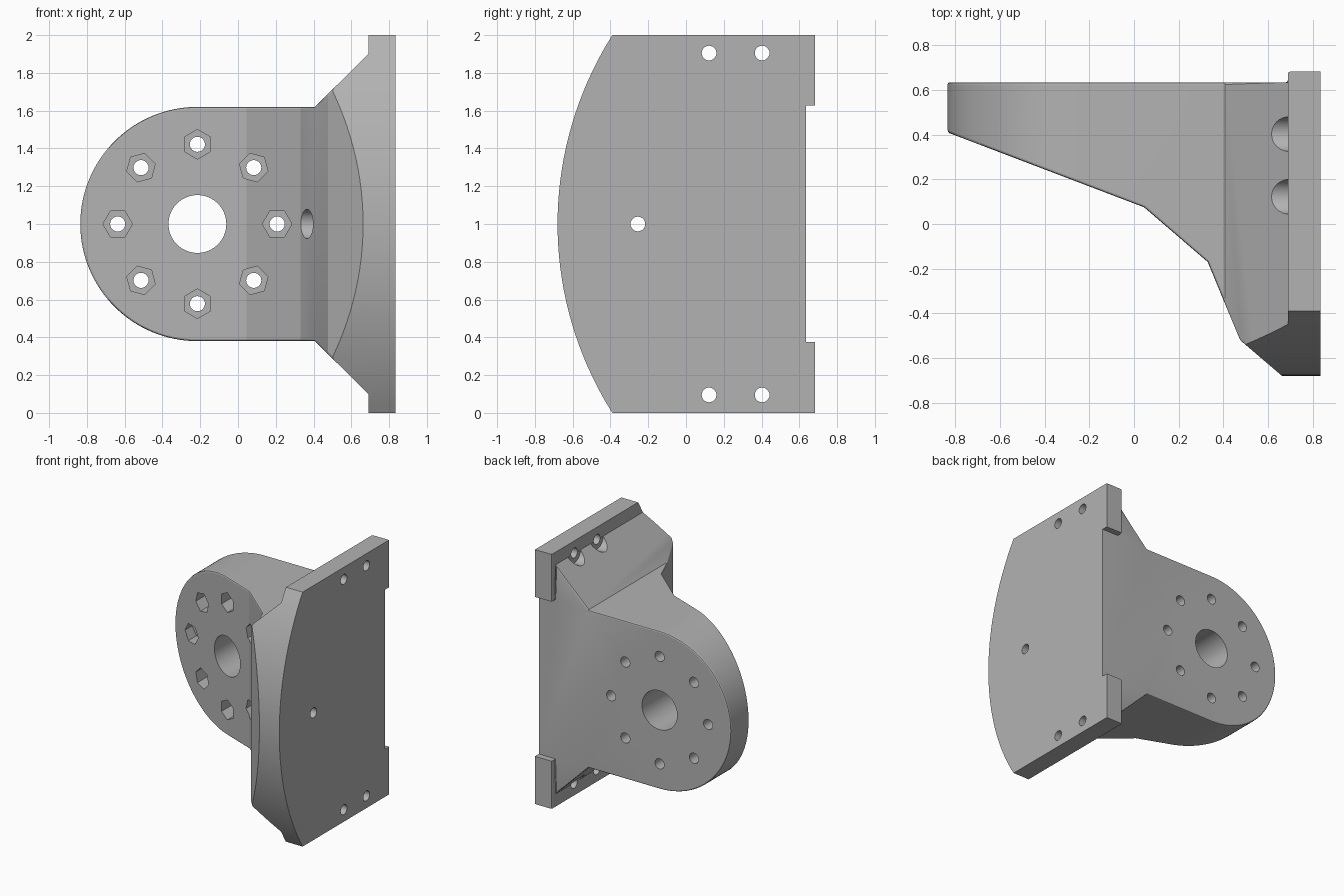
import bpy, bmesh
from math import pi, sin, cos, asin, radians
from mathutils import Vector, Matrix

cube = bpy.data.objects.get("Cube")
if cube:
    bpy.data.objects.remove(cube, do_unlink=True)

grey = bpy.data.materials.new("plain grey")
grey.use_nodes = True
grey.diffuse_color = (0.45, 0.45, 0.45, 1)
grey.node_tree.nodes["Principled BSDF"].inputs["Base Color"].default_value = (0.45, 0.45, 0.45, 1)


def prism(name, outline, axis, lo, hi):
    """Extrude a 2D outline along an axis; the outline holds the other two coordinates."""
    def place(p, h):
        v = list(p)
        v.insert(axis, h)
        return v
    bm = bmesh.new()
    face = bm.faces.new([bm.verts.new(place(p, lo)) for p in outline])
    ext = bmesh.ops.extrude_face_region(bm, geom=[face])["geom"]
    move = Vector(place((0, 0), hi - lo))
    bmesh.ops.translate(bm, vec=move, verts=[v for v in ext if isinstance(v, bmesh.types.BMVert)])
    bmesh.ops.recalc_face_normals(bm, faces=bm.faces)
    mesh = bpy.data.meshes.new(name)
    bm.to_mesh(mesh)
    bm.free()
    mesh.materials.append(grey)
    obj = bpy.data.objects.new(name, mesh)
    bpy.context.collection.objects.link(obj)
    return obj


def ring(centre, radius, sides, turn=0):
    return [(centre[0] + radius * cos(turn + 2 * pi * i / sides),
             centre[1] + radius * sin(turn + 2 * pi * i / sides)) for i in range(sides)]


def combine(obj, tool, operation):
    mod = obj.modifiers.new("combine", "BOOLEAN")
    mod.object, mod.operation, mod.solver = tool, operation, "EXACT"
    bpy.context.view_layer.objects.active = obj
    bpy.ops.object.modifier_apply(modifier=mod.name)
    bpy.data.objects.remove(tool, do_unlink=True)


# Outline of the arm and plate from the front: round end, straight sides, flared foot
HUB = (-0.215, 1.0)
R = 0.62
upper = [(0.835, 2), (0.69, 2), (0.69, 1.9), (0.407, 1 + R)]
lower = [(x, 2 - z) for x, z in reversed(upper)]
steps = 64
round_end = [(HUB[0] - R * sin(pi * i / steps), 1 + R * cos(pi * i / steps)) for i in range(steps + 1)]
bracket = prism("bracket", upper + round_end + lower, 1, -1, 1)

# Tapered depth seen from above
BACK = 0.635
depth = [(-0.835, BACK), (-0.835, 0.41), (0.045, 0.075), (0.33, -0.17), (0.475, -0.52),
         (0.66, -0.678), (0.72, -0.73), (0.9, -0.73), (0.9, 0.683), (0.69, 0.683), (0.69, BACK)]
combine(bracket, prism("depth_tool", depth, 2, -0.5, 2.5), "INTERSECT")

# Curved front edge of the plate
rad = 1.869
half = asin(1.1 / rad)
arc = [(-0.68 + rad - rad * cos(a), 1 + rad * sin(a))
       for a in (half * (i / 20 - 1) for i in range(41))]
combine(bracket, prism("arc_tool", [(1, -0.1)] + arc + [(1, 2.1)], 0, -1, 1.1), "INTERSECT")

# Shallow notch in the back of the plate
notch = [(BACK, 0.375), (0.8, 0.375), (0.8, 1.628), (BACK, 1.628)]
combine(bracket, prism("notch_tool", notch, 0, 0.6, 1), "DIFFERENCE")

# Small rounding along the rim of the arm
bm = bmesh.new()
bm.from_mesh(bracket.data)
bmesh.ops.remove_doubles(bm, verts=bm.verts, dist=0.0005)
bmesh.ops.dissolve_limit(bm, angle_limit=radians(0.5), verts=bm.verts, edges=bm.edges)


def is_rim(edge):
    if len(edge.link_faces) != 2 or max(v.co.x for v in edge.verts) > 0.695:
        return False
    a, b = sorted((f.normal for f in edge.link_faces), key=lambda n: abs(n.y))
    return abs(a.y) < 0.05 and abs(b.z) < 0.05 and abs(b.y) > 0.3 and edge.calc_face_angle(0) > 0.8


bmesh.ops.bevel(bm, geom=[e for e in bm.edges if is_rim(e)], offset=0.01, segments=2,
                profile=0.5, affect="EDGES")
bm.to_mesh(bracket.data)
bm.free()

# Centre bore
combine(bracket, prism("bore_tool", ring(HUB, 0.153, 64), 1, -1, 1), "DIFFERENCE")

# Ring of bolt holes with hexagonal nut pockets
for i in range(8):
    a = i * pi / 4
    spot = (HUB[0] + 0.422 * cos(a), 1 + 0.422 * sin(a))
    combine(bracket, prism("bolt_tool", ring(spot, 0.04, 24), 1, -1, 1), "DIFFERENCE")
    combine(bracket, prism("nut_tool", ring(spot, 0.078, 6, a), 1, -1, 0.45), "DIFFERENCE")

# Plate screw holes, counterbored from the arm side
for y, z, start in [(-0.255, 1, 0.2)] + [(y, z, 0.4) for y in (0.122, 0.403) for z in (0.095, 1.905)]:
    combine(bracket, prism("screw_tool", ring((y, z), 0.039, 24), 0, 0.3, 1), "DIFFERENCE")
    combine(bracket, prism("head_tool", ring((y, z), 0.078, 32), 0, start, 0.689), "DIFFERENCE")

bpy.ops.object.select_all(action="DESELECT")
bracket.select_set(True)
bpy.context.view_layer.objects.active = bracket
bpy.ops.object.shade_smooth_by_angle(angle=radians(16))
